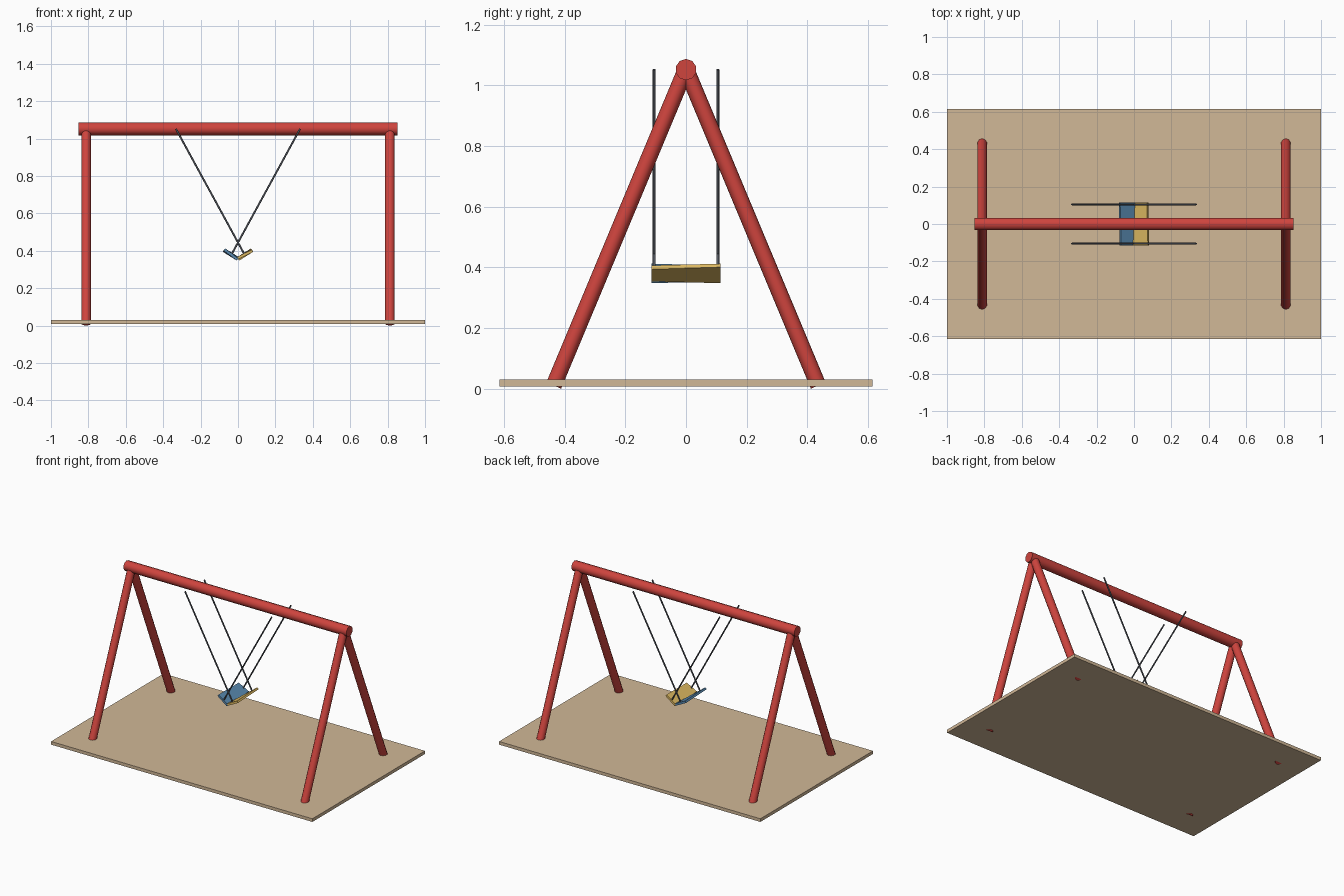
import bpy, bmesh, math
from mathutils import Vector

if "Cube" in bpy.data.objects:
    bpy.data.objects.remove(bpy.data.objects["Cube"])


def material(name, rgb):
    m = bpy.data.materials.new(name)
    m.diffuse_color = (*rgb, 1)
    m.use_nodes = True
    m.node_tree.nodes["Principled BSDF"].inputs["Base Color"].default_value = m.diffuse_color
    return m


RED = material("red paint", (0.62, 0.058, 0.048))
SAND = material("sand", (0.64, 0.48, 0.31))
GREY = material("chain grey", (0.085, 0.095, 0.115))
BLUE = material("blue seat", (0.10, 0.25, 0.43))
YELLOW = material("yellow seat", (0.72, 0.48, 0.12))


def tube(name, a, b, radius, sides, mat):
    """Capped tube from point a to point b."""
    a, b = Vector(a), Vector(b)
    bpy.ops.mesh.primitive_cylinder_add(vertices=sides, radius=radius,
                                        depth=(b - a).length, location=(a + b) / 2)
    ob = bpy.context.object
    ob.name = name
    ob.rotation_euler = (b - a).to_track_quat('Z', 'Y').to_euler()
    ob.data.materials.append(mat)
    bpy.ops.object.shade_smooth_by_angle(angle=math.radians(50))
    return ob


def box(name, size, loc, mat):
    bpy.ops.mesh.primitive_cube_add(size=1, location=loc)
    ob = bpy.context.object
    ob.name = name
    for v in ob.data.vertices:
        v.co = Vector(c * s for c, s in zip(v.co, size))
    ob.data.materials.append(mat)
    return ob


# Ground slab
box("base", (2, 1.23, 0.022), (0, 0, 0.019), SAND)

# Frame: top bar and two A-shaped pairs of legs
tube("top_bar", (-0.853, 0, 1.052), (0.853, 0, 1.052), 0.035, 10, RED)
for sx, side in ((-1, "left"), (1, "right")):
    for sy, end in ((-1, "front"), (1, "back")):
        tube(f"{end}_{side}_leg", (sx * 0.812, sy * 0.436, 0.0105),
             (sx * 0.812, sy * 0.002, 1.05), 0.0265, 10, RED)

# Two crossing swings, each with a tilted seat on two chains
for s, label, mat in ((1, "yellow", YELLOW), (-1, "blue", BLUE)):
    for y in (-0.105, 0.105):
        tube(f"{label}_chain", (-s * 0.332, y, 1.052), (s * 0.036, y, 0.378), 0.005, 8, GREY)
    seat = box(f"{label}_seat", (0.088, 0.228, 0.014), (s * 0.038, 0, 0.38), mat)
    for v in seat.data.vertices:          # tilt, slightly twisted along the seat
        tilt = -s * math.radians(31 + (6 if v.co.y * s > 0 else -4))
        x, z = v.co.x, v.co.z
        v.co.x = x * math.cos(tilt) + z * math.sin(tilt)
        v.co.z = -x * math.sin(tilt) + z * math.cos(tilt)
